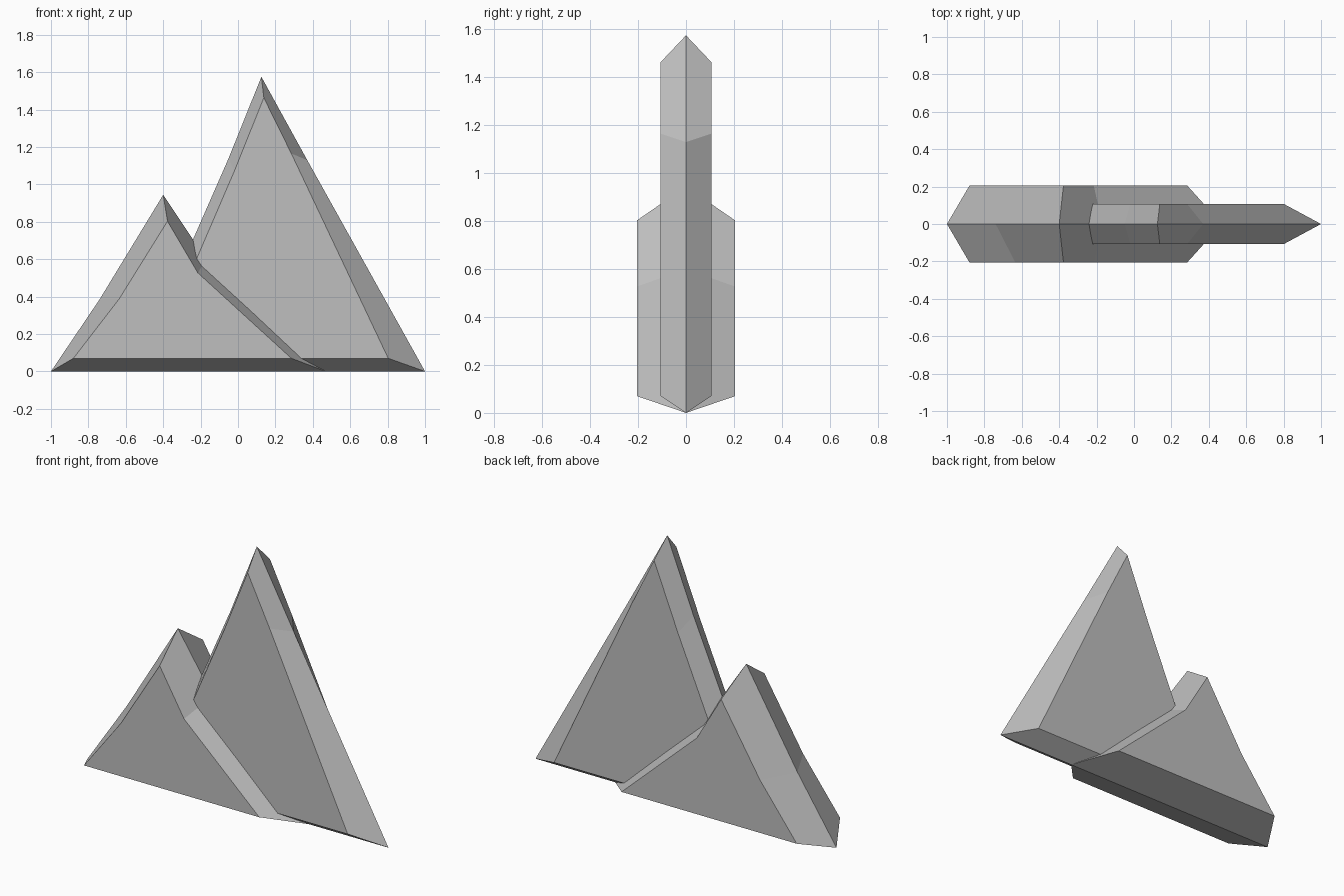
import bpy
import bmesh

cube = bpy.data.objects.get("Cube")
if cube:
    bpy.data.objects.remove(cube, do_unlink=True)

# One plain grey for everything
grey = bpy.data.materials.new("stone_grey")
grey.use_nodes = True
colour = (0.52, 0.52, 0.52, 1)
grey.diffuse_color = colour
grey.node_tree.nodes["Principled BSDF"].inputs["Base Color"].default_value = colour


def peak(name, ridge, face, depth):
    """Flat slab: ridge outline at mid depth, bevelled to a smaller outline front and back."""
    bm = bmesh.new()
    rim = [bm.verts.new((x, 0, z)) for x, z in ridge]
    count = len(rim)
    for y in (-depth, depth):
        side = [bm.verts.new((x, y, z)) for x, z in face]
        bm.faces.new(side)
        for i in range(count):
            j = (i + 1) % count
            bm.faces.new((rim[i], rim[j], side[j], side[i]))
    bmesh.ops.recalc_face_normals(bm, faces=bm.faces)
    mesh = bpy.data.meshes.new(name)
    bm.to_mesh(mesh)
    bm.free()
    mesh.materials.append(grey)
    obj = bpy.data.objects.new(name, mesh)
    bpy.context.collection.objects.link(obj)
    return obj


# Outlines run from the left foot over the summit to the right foot
peak("small_peak",
     [(-1, 0), (-0.74, 0.385), (-0.4, 0.944), (-0.17, 0.6), (0.47, 0)],
     [(-0.88, 0.07), (-0.635, 0.388), (-0.377, 0.803), (-0.215, 0.527), (0.285, 0.07)],
     0.205)

peak("tall_peak",
     [(-0.55, 0), (-0.05, 1.14), (0.125, 1.575), (0.37, 1.13), (1, 0)],
     [(-0.45, 0.07), (-0.02, 1.07), (0.138, 1.463), (0.285, 1.165), (0.803, 0.07)],
     0.106)
